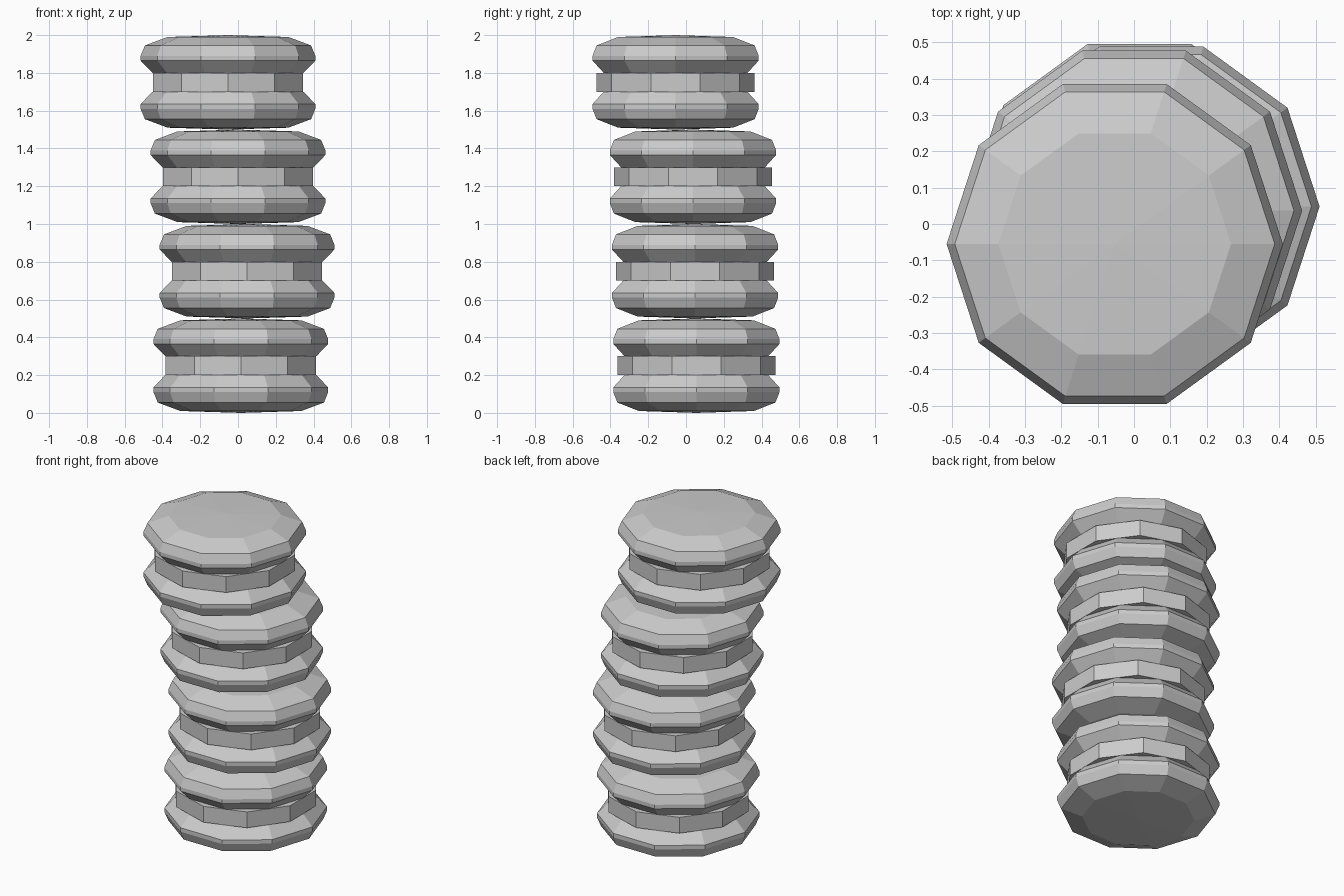
import bpy, bmesh, math

if "Cube" in bpy.data.objects:
    bpy.data.objects.remove(bpy.data.objects["Cube"], do_unlink=True)

GREY = (0.6, 0.6, 0.6, 1)
grey = bpy.data.materials.new("light_grey")
grey.use_nodes = True
grey.diffuse_color = GREY
grey.node_tree.nodes["Principled BSDF"].inputs["Base Color"].default_value = GREY

SIDES = 10


def lathe(name, profile, location, turn=0.0, flip=1):
    """Revolve (radius, height) points into a closed low-poly solid."""
    bm = bmesh.new()
    rings = []
    for r, z in profile:
        if r == 0:
            rings.append([bm.verts.new((0, 0, z * flip))] * SIDES)
            continue
        angles = [turn + math.tau * i / SIDES for i in range(SIDES)]
        rings.append([bm.verts.new((r * math.cos(a), r * math.sin(a), z * flip))
                      for a in angles])
    for a, b in zip(rings, rings[1:]):
        for i in range(SIDES):
            j = (i + 1) % SIDES
            bm.faces.new(dict.fromkeys((a[i], a[j], b[j], b[i])))
    # flat caps on open ends
    for ring in (rings[0], rings[-1]):
        if len(set(ring)) > 1:
            bm.faces.new(ring)
    bmesh.ops.recalc_face_normals(bm, faces=bm.faces)
    mesh = bpy.data.meshes.new(name)
    bm.to_mesh(mesh)
    bm.free()
    mesh.materials.append(grey)
    obj = bpy.data.objects.new(name, mesh)
    obj.location = location
    bpy.context.collection.objects.link(obj)
    return obj


# Heights are measured from the middle of each biscuit
shell = [(0, 0.25), (0.32, 0.24), (0.44, 0.195), (0.4625, 0.14),
         (0.4625, 0.115), (0.40, 0.05)]
filling = [(0.4185, 0.05), (0.4185, -0.05)]

# Slightly askew stack, bottom to top
centres = [(0.015, 0.055), (0.048, 0.048), (0.0, 0.037), (-0.053, -0.055)]
for n, (x, y) in enumerate(centres):
    place = (x, y, 0.25 + 0.5 * n)
    lathe(f"lower_shell_{n + 1}", shell, place, flip=-1)
    lathe(f"filling_{n + 1}", filling, place, turn=math.pi / SIDES)
    lathe(f"upper_shell_{n + 1}", shell, place)
